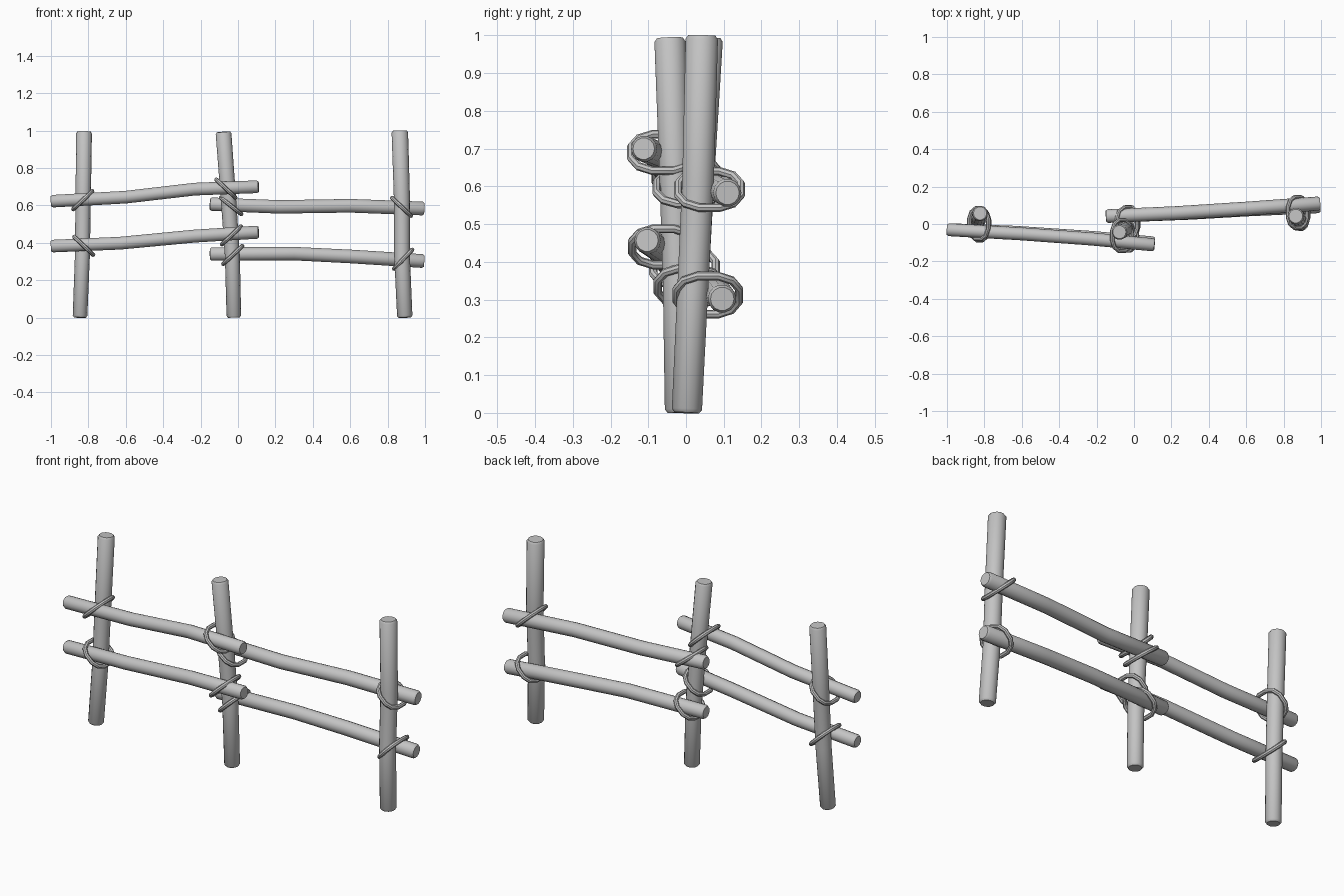
import bpy
import bmesh
from math import sin, cos, pi, copysign
from mathutils import Vector

cube = bpy.data.objects.get("Cube")
if cube:
    bpy.data.objects.remove(cube)

wood = bpy.data.materials.new("plain grey")
wood.use_nodes = True
wood.diffuse_color = (0.55, 0.55, 0.55, 1)
wood.node_tree.nodes["Principled BSDF"].inputs["Base Color"].default_value = (0.55, 0.55, 0.55, 1)


def tube(name, path, radii, sides, ref, closed=False):
    """Sweep a round section along a path; ref is a vector never parallel to it."""
    path = [Vector(p) for p in path]
    n = len(path)
    bm = bmesh.new()
    rings = []
    for i, p in enumerate(path):
        if closed:
            t = path[(i + 1) % n] - path[i - 1]
        else:
            t = path[min(i + 1, n - 1)] - path[max(i - 1, 0)]
        u = t.cross(ref).normalized()
        v = t.cross(u).normalized()
        rings.append([bm.verts.new(p + radii[i] * (u * cos(2 * pi * k / sides) + v * sin(2 * pi * k / sides)))
                      for k in range(sides)])
    for i in range(n if closed else n - 1):
        a, b = rings[i], rings[(i + 1) % n]
        for k in range(sides):
            j = (k + 1) % sides
            bm.faces.new((a[k], a[j], b[j], b[k]))
    if not closed:
        bm.faces.new(rings[0])
        bm.faces.new(rings[-1])
    bmesh.ops.recalc_face_normals(bm, faces=bm.faces)
    mesh = bpy.data.meshes.new(name)
    bm.to_mesh(mesh)
    bm.free()
    mesh.materials.append(wood)
    obj = bpy.data.objects.new(name, mesh)
    bpy.context.collection.objects.link(obj)
    bpy.ops.object.select_all(action="DESELECT")
    obj.select_set(True)
    bpy.context.view_layer.objects.active = obj
    bpy.ops.object.shade_smooth_by_angle(angle=0.7)
    return obj


def pole(name, points, r_start, r_end, ref):
    """Bent log with a small chamfer at both ends."""
    pts = [Vector(p) for p in points]
    rim = 0.01
    first = pts[0] + (pts[1] - pts[0]).normalized() * rim
    last = pts[-1] + (pts[-2] - pts[-1]).normalized() * rim
    path = [pts[0], first] + pts[1:-1] + [last, pts[-1]]
    m = len(path) - 1
    radii = [r_start + (r_end - r_start) * i / m for i in range(m + 1)]
    radii[0] *= 0.82
    radii[-1] *= 0.82
    return tube(name, path, radii, 14, ref)


# Upright posts
Y = Vector((0, 1, 0))
Z = Vector((0, 0, 1))
pole("right_post", [(-0.845, 0.0, 0), (-0.832, 0.02, 0.33), (-0.828, 0.035, 0.62), (-0.823, 0.057, 0.995)], 0.038, 0.043, Y)
pole("middle_post", [(-0.022, -0.018, 0), (-0.03, -0.022, 0.33), (-0.05, -0.03, 0.62), (-0.078, -0.043, 0.993)], 0.038, 0.043, Y)
pole("left_post", [(0.892, 0.002, 0), (0.877, 0.018, 0.33), (0.877, 0.032, 0.62), (0.865, 0.042, 1.0)], 0.04, 0.045, Y)

# Horizontal rails
pole("right_upper_rail", [(-1, -0.03, 0.622), (-0.6, -0.053, 0.644), (-0.23, -0.08, 0.687), (0.11, -0.112, 0.7)], 0.034, 0.035, Z)
pole("right_lower_rail", [(-1, -0.03, 0.382), (-0.63, -0.045, 0.398), (-0.23, -0.072, 0.436), (0.11, -0.103, 0.457)], 0.034, 0.036, Z)
pole("left_upper_rail", [(-0.15, 0.042, 0.607), (0.22, 0.058, 0.592), (0.6, 0.082, 0.598), (0.995, 0.11, 0.583)], 0.036, 0.038, Z)
pole("left_lower_rail", [(-0.15, 0.042, 0.34), (0.3, 0.06, 0.342), (0.6, 0.078, 0.327), (0.995, 0.096, 0.302)], 0.036, 0.038, Z)


def binding(name, centre, slope):
    """Rope loop around a post and a rail, tilted across the joint."""
    across = Vector((1, 0, slope)).normalized()
    path = []
    for k in range(12):
        a = 2 * pi * (k + 0.5) / 12
        c, s = (copysign(abs(f) ** 0.85, f) for f in (cos(a), sin(a)))
        path.append(Vector(centre) + Y * 0.085 * c + across * 0.072 * s)
    tube(name, path, [0.0115] * len(path), 8, across.cross(Y), closed=True)


# Rope bindings at every crossing
binding("right_upper_binding", (-0.83, 0.002, 0.628), 0.95)
binding("right_lower_binding", (-0.825, -0.004, 0.384), -0.95)
binding("middle_front_upper_binding", (-0.065, -0.062, 0.69), -0.95)
binding("middle_back_upper_binding", (-0.037, 0.005, 0.597), -0.8)
binding("middle_front_lower_binding", (-0.035, -0.06, 0.44), 0.95)
binding("middle_back_lower_binding", (-0.028, 0.008, 0.335), 0.95)
binding("left_upper_binding", (0.874, 0.062, 0.592), -0.95)
binding("left_lower_binding", (0.883, 0.058, 0.312), 1.05)
